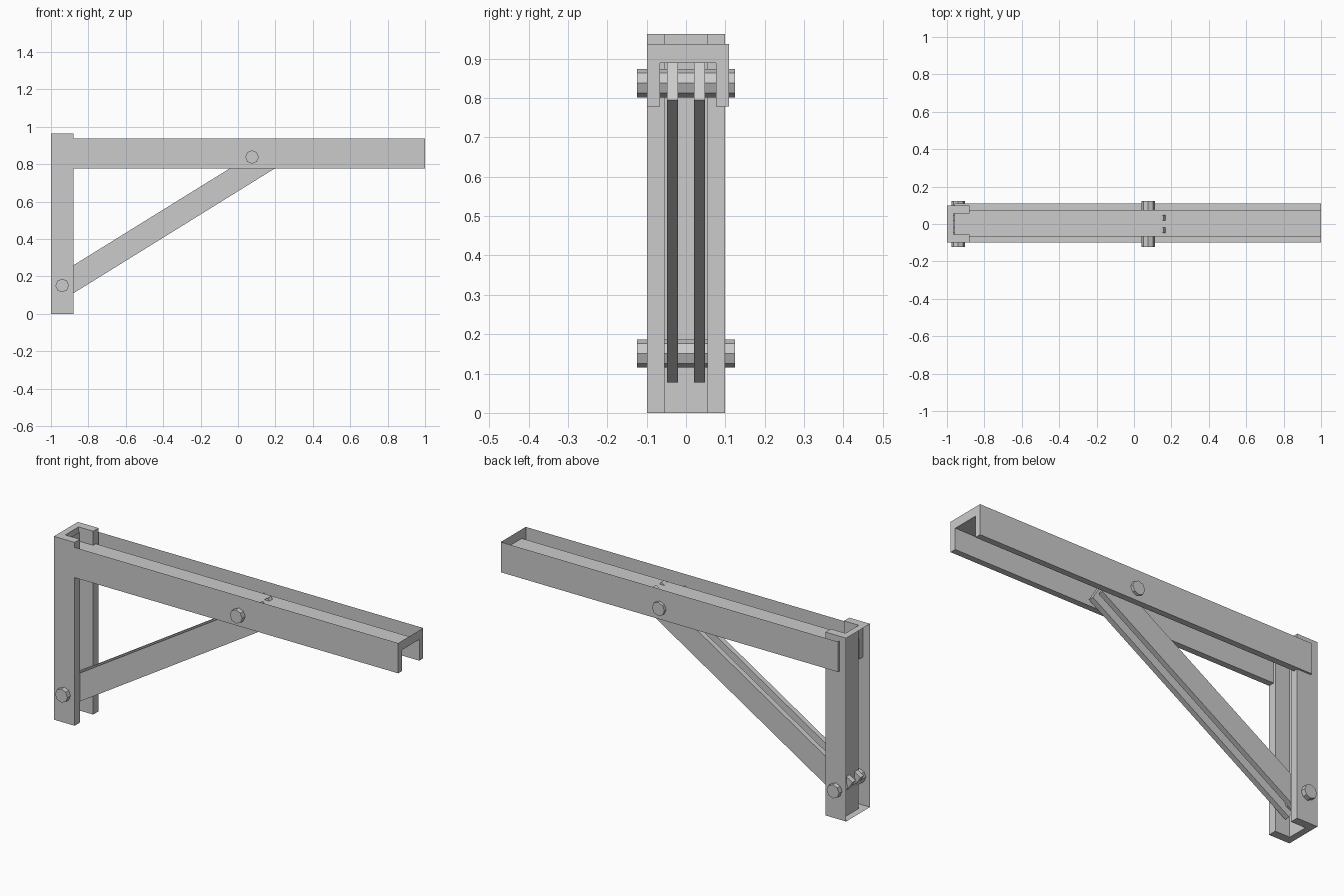
import bpy, bmesh, math
from mathutils import Vector

if "Cube" in bpy.data.objects:
    bpy.data.objects.remove(bpy.data.objects["Cube"])


def prism(name, profile, offset, open_edge=None):
    """Extrude a closed 3D profile; optionally leave the side on one edge open."""
    bm = bmesh.new()
    a = [bm.verts.new(p) for p in profile]
    b = [bm.verts.new(Vector(p) + Vector(offset)) for p in profile]
    n = len(a)
    bm.faces.new(a[::-1])
    bm.faces.new(b)
    for i in range(n):
        if i != open_edge:
            j = (i + 1) % n
            bm.faces.new((a[i], a[j], b[j], b[i]))
    bmesh.ops.recalc_face_normals(bm, faces=bm.faces)
    # the outward direction is fixed by the first end cap
    bm.faces.ensure_lookup_table()
    bm.normal_update()
    if bm.faces[0].normal.dot(Vector(offset)) > 0:
        bmesh.ops.reverse_faces(bm, faces=bm.faces)
    me = bpy.data.meshes.new(name)
    bm.to_mesh(me)
    bm.free()
    ob = bpy.data.objects.new(name, me)
    bpy.context.collection.objects.link(ob)
    return ob


# Upright channel, opening toward +x, outer back skin left open
W, w = 0.099, 0.055
post = [(-1, W), (-1, -W), (-0.88, -W), (-0.88, -w),
        (-0.965, -w), (-0.965, w), (-0.88, w), (-0.88, W)]
prism("post_channel", [(x, y, 0) for x, y in post], (0, 0, 0.963), open_edge=0)

# Horizontal channel, opening downward, outer top skin left open
arm = [(-0.0985, 0.937), (0.109, 0.937), (0.109, 0.778), (0.076, 0.778),
       (0.076, 0.889), (-0.066, 0.889), (-0.066, 0.778), (-0.0985, 0.778)]
prism("arm_channel", [(-0.96, y, z) for y, z in arm], (1.96, 0, 0), open_edge=0)

# Pair of diagonal brace bars
brace = [(-0.933, 0.077), (0.226, 0.795), (0.159, 0.903), (-1.0, 0.185)]
for side, y in (("front", -0.048), ("back", 0.02)):
    prism("brace_bar_" + side, [(x, y, z) for x, z in brace], (0, 0.028, 0))

# Pins through the brace ends
for name, cx, cz in (("lower_pin", -0.94, 0.151), ("upper_pin", 0.075, 0.838)):
    ring = [(cx + 0.036 * math.cos(k * math.pi / 4), -0.124,
             cz + 0.036 * math.sin(k * math.pi / 4)) for k in range(8)]
    prism(name, ring, (0, 0.248, 0))
